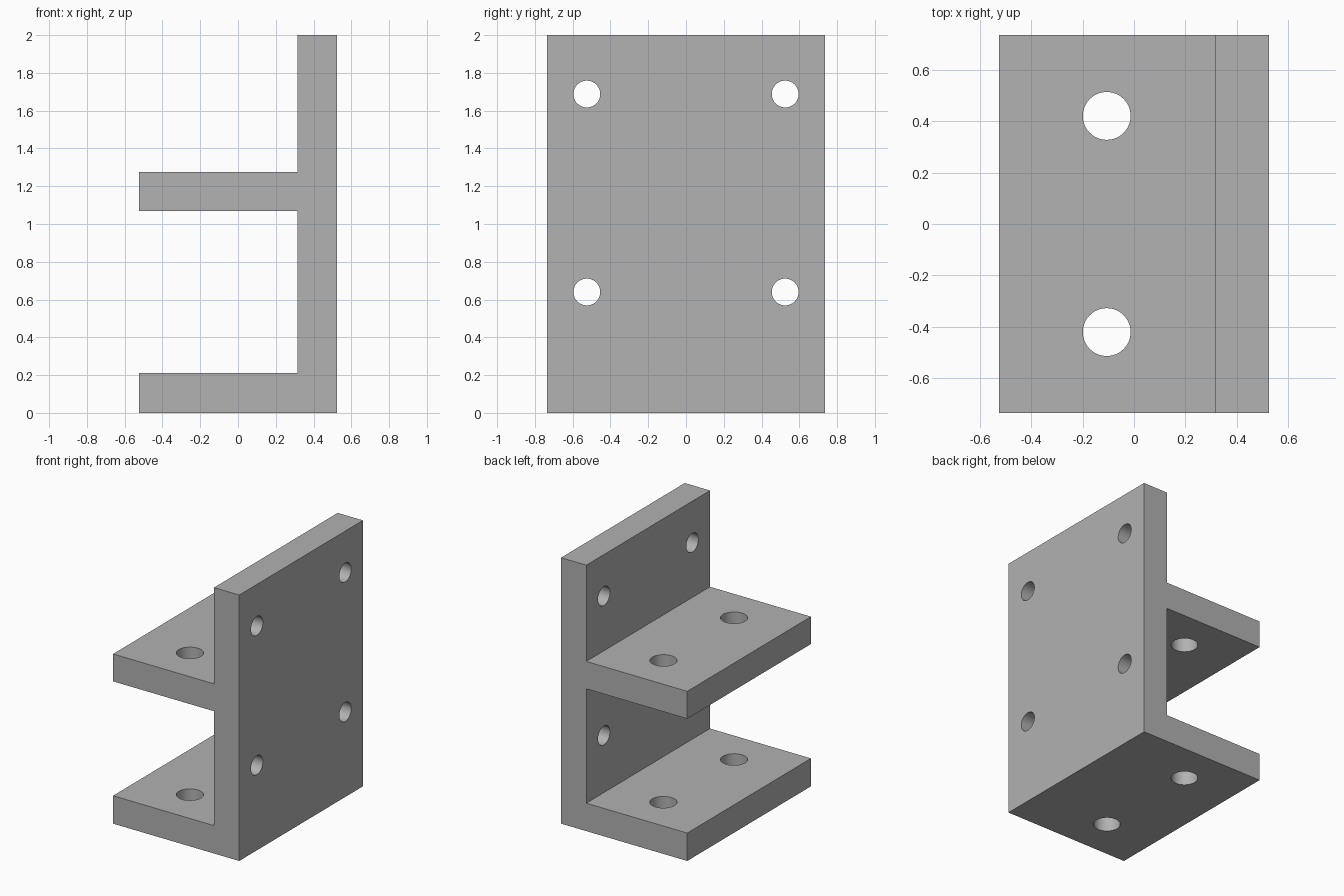
import bpy, bmesh
from math import pi
from mathutils import Matrix, Vector

cube = bpy.data.objects.get("Cube")
if cube:
    bpy.data.objects.remove(cube, do_unlink=True)

HALF_X, HALF_Y, HEIGHT = 0.525, 0.735, 2.0
WALL_X = 0.315          # inner face of the upright plate
SHELF_LOW, SHELF_HIGH = 1.07, 1.276
BASE_TOP = 0.21


def new_object(name, bm):
    bmesh.ops.recalc_face_normals(bm, faces=bm.faces)
    mesh = bpy.data.meshes.new(name)
    bm.to_mesh(mesh)
    bm.free()
    obj = bpy.data.objects.new(name, mesh)
    bpy.context.collection.objects.link(obj)
    return obj


# Bracket body: side profile extruded along y
profile = [(-HALF_X, 0), (HALF_X, 0), (HALF_X, HEIGHT), (WALL_X, HEIGHT),
           (WALL_X, SHELF_HIGH), (-HALF_X, SHELF_HIGH), (-HALF_X, SHELF_LOW),
           (WALL_X, SHELF_LOW), (WALL_X, BASE_TOP), (-HALF_X, BASE_TOP)]
bm = bmesh.new()
face = bm.faces.new([bm.verts.new((x, -HALF_Y, z)) for x, z in profile])
side = bmesh.ops.extrude_face_region(bm, geom=[face])
bmesh.ops.translate(bm, vec=(0, 2 * HALF_Y, 0),
                    verts=[v for v in side["geom"] if isinstance(v, bmesh.types.BMVert)])
bracket = new_object("mounting_bracket", bm)


# Bolt hole cutters
def add_hole(bm, centre, radius, depth, turn=0):
    bmesh.ops.create_cone(
        bm, cap_ends=True, segments=48, radius1=radius, radius2=radius, depth=depth,
        matrix=Matrix.Translation(Vector(centre)) @ Matrix.Rotation(turn, 4, "Y"))


bm = bmesh.new()
for s in (-1, 1):
    # Large holes through both shelves
    add_hole(bm, (-0.106, s * 0.42, 0.7), 0.093, 1.8)
    # Small holes through the upright plate
    for z in (0.64, 1.688):
        add_hole(bm, (0.42, s * 0.525, z), 0.071, 0.4, pi / 2)
cutter = new_object("hole_cutter", bm)
cutter.hide_render = True

cut = bracket.modifiers.new("bolt_holes", "BOOLEAN")
cut.operation = "DIFFERENCE"
cut.solver = "EXACT"
cut.object = cutter
bpy.ops.object.select_all(action="DESELECT")
bracket.select_set(True)
bpy.context.view_layer.objects.active = bracket
bpy.ops.object.modifier_apply(modifier=cut.name)
bpy.data.objects.remove(cutter, do_unlink=True)

# Plain grey finish
grey = bpy.data.materials.new("plain_grey")
grey.use_nodes = True
colour = (0.445, 0.445, 0.445, 1)
grey.diffuse_color = colour
grey.node_tree.nodes["Principled BSDF"].inputs["Base Color"].default_value = colour
bracket.data.materials.clear()
bracket.data.materials.append(grey)

# Round hole walls, crisp plate edges
bpy.ops.object.shade_smooth_by_angle(angle=pi / 6)
